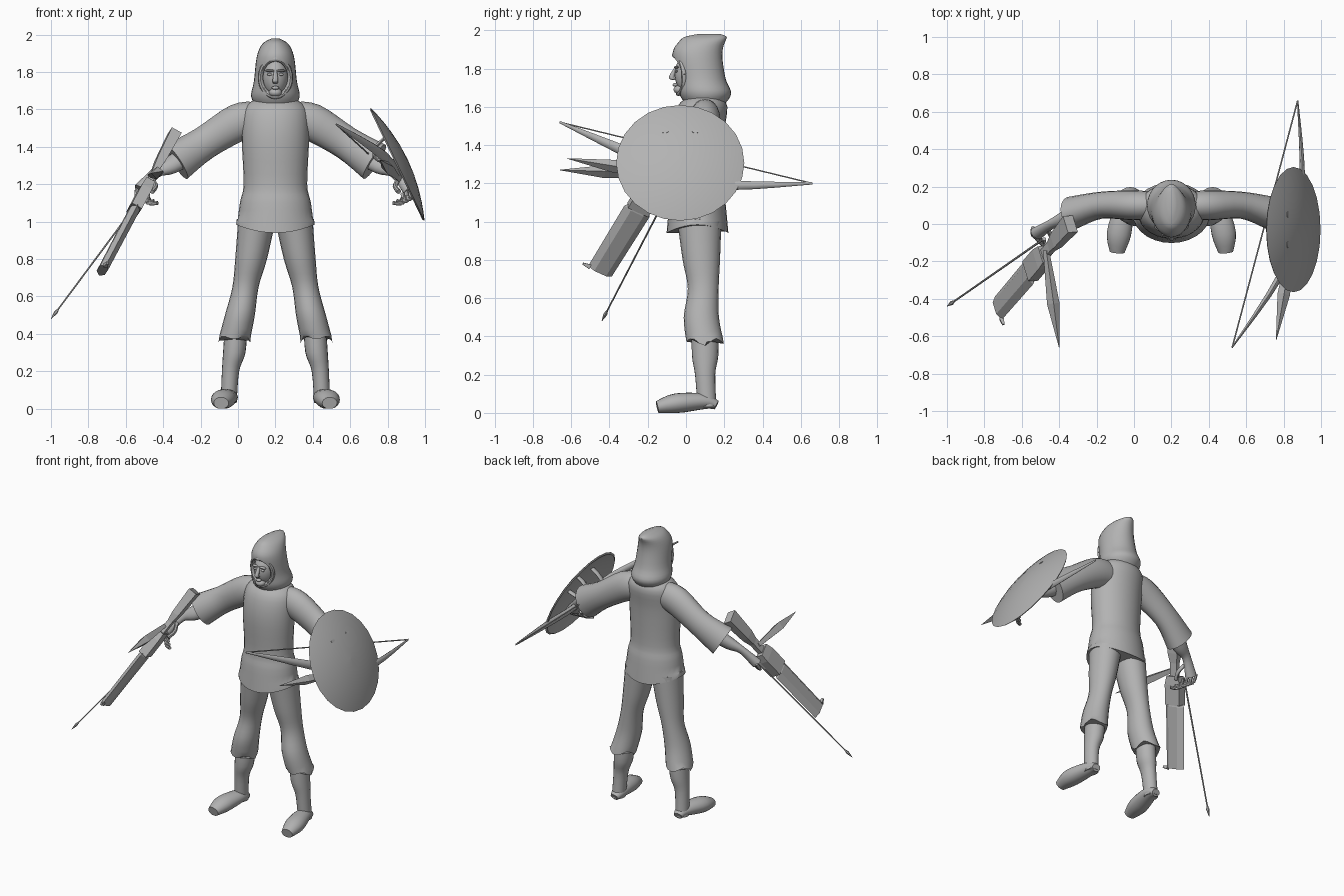
import bpy, bmesh, math
from mathutils import Vector

if "Cube" in bpy.data.objects:
    bpy.data.objects.remove(bpy.data.objects["Cube"], do_unlink=True)

shade = (.45, .45, .45, 1)
material = bpy.data.materials.new("plain grey")
material.use_nodes = True
material.diffuse_color = shade
material.node_tree.nodes["Principled BSDF"].inputs["Base Color"].default_value = shade

RIGHTWARD, BACKWARD, UPWARD = Vector((1, 0, 0)), Vector((0, 1, 0)), Vector((0, 0, 1))
BODY_CENTRE = .2


def activate(item):
    bpy.ops.object.select_all(action="DESELECT")
    item.select_set(True)
    bpy.context.view_layer.objects.active = item


def finish(name, mesh_builder, smooth=True):
    bmesh.ops.recalc_face_normals(mesh_builder, faces=mesh_builder.faces)
    mesh = bpy.data.meshes.new(name)
    mesh_builder.to_mesh(mesh)
    mesh_builder.free()
    mesh.materials.append(material)
    item = bpy.data.objects.new(name, mesh)
    bpy.context.collection.objects.link(item)
    if smooth:
        activate(item)
        bpy.ops.object.shade_smooth_by_angle(angle=math.pi / 4)
    return item


def refine(rows, steps):
    """Run a smooth curve through rows of numbers."""
    result = []
    for index in range(len(rows) - 1):
        before, start, end, after = (
            Vector(rows[min(max(index + offset, 0), len(rows) - 1)]) for offset in (-1, 0, 1, 2))
        leave, arrive = (end - before) / 2, (after - start) / 2
        for step in range(steps):
            t = step / steps
            ease = t * t * (3 - 2 * t)
            result.append(start.lerp(end, ease) + leave * t * (1 - t) ** 2 - arrive * t * t * (1 - t))
    return result + [Vector(rows[-1])]


def loft(name, path, radii, depth=1, sides=20, across=RIGHTWARD, axis=None, steps=4,
         smooth=True, reshape=None):
    """Skin elliptical sections along a path; depth is the section's aspect."""
    radii = radii if isinstance(radii, list) else [radii] * len(path)
    depths = depth if isinstance(depth, list) else [depth] * len(path)
    sections = refine([(*point, r, d) for point, r, d in zip(path, radii, depths)], steps)
    centres = [Vector(section[:3]) for section in sections]
    boxy = sides == 4
    builder = bmesh.new()
    loops = []
    for index, (centre, section) in enumerate(zip(centres, sections)):
        ahead, behind = centres[min(index + 1, len(centres) - 1)], centres[max(index - 1, 0)]
        tangent = axis or (ahead - behind).normalized()
        wide = (across - tangent * across.dot(tangent)).normalized()
        deep = tangent.cross(wide) * section[4]
        radius = section[3] * (math.sqrt(2) if boxy else 1)
        loop = []
        for side in range(sides):
            angle = math.tau * (side + boxy / 2) / sides
            corner = centre + (wide * math.cos(angle) + deep * math.sin(angle)) * radius
            if reshape:
                corner.z = reshape(corner)
            loop.append(builder.verts.new(corner))
        loops.append(loop)
    for lower, upper in zip(loops, loops[1:]):
        for side in range(sides):
            builder.faces.new((lower[side - 1], lower[side], upper[side], upper[side - 1]))
    builder.faces.new(loops[0])
    builder.faces.new(loops[-1])
    return finish(name, builder, smooth)


def on_body(item, paired=False):
    """Place a part on the body's midline, with a twin on the other side if paired."""
    item.location.x = BODY_CENTRE
    if paired:
        item.modifiers.new("other side", "MIRROR")
    return item


def limb(name, path, radii, **options):
    return on_body(loft(name, path, radii, **options), paired=True)


def ball(name, centre, size, paired=False):
    builder = bmesh.new()
    bmesh.ops.create_uvsphere(builder, u_segments=20, v_segments=12, radius=1)
    bmesh.ops.scale(builder, vec=size, verts=builder.verts)
    bmesh.ops.translate(builder, vec=centre, verts=builder.verts)
    return on_body(finish(name, builder), paired)


# Tunic: the hem rises at the sides and the neck leans back
tunic_heights = [.94, 1.1, 1.2, 1.45, 1.6, 1.66]
tunic_path = [(0, .06 + max(0, height - 1.5) / 4, height) for height in tunic_heights]
on_body(loft("tunic", tunic_path, [.21, .19, .17, .18, .17, .1], depth=.77, sides=28, axis=UPWARD,
             reshape=lambda corner: corner.z + (corner.x ** 2 if corner.z < 1 else 0)))

# Legs with ragged trouser cuffs, and bare feet with flat soles
limb("trouser_legs", [(.22, .1, .37), (.19, .08, .5), (.16, .09, .65), (.13, .08, .8), (.1, .07, 1)],
     [.085, .08, .07, .085, .1], depth=1.15, axis=UPWARD,
     reshape=lambda corner: corner.z + (math.sin(corner.y * 50) / 50 if corner.z < .38 else 0))
limb("shins", [(.25, .11, .03), (.24, .1, .2), (.22, .1, .3), (.21, .1, .45)],
     [.043, .046, .06, .06], depth=1.15, axis=UPWARD)
limb("feet", [(.25, .16, .04), (.25, .1, .06), (.28, -.05, .05), (.29, -.15, .03)],
     [.03, .05, .065, .04], depth=.8, reshape=lambda corner: max(corner.z, 0))

# Arms and hands
limb("sleeves", [(.1, .1, 1.55), (.2, .1, 1.53), (.38, .1, 1.42), (.53, .06, 1.32)],
     [.09, .1, .09, .11], depth=.8, across=UPWARD)
limb("forearms", [(.45, .08, 1.37), (.56, .03, 1.3), (.64, 0, 1.26), (.72, -.05, 1.17)],
     [.06, .05, .03, .04], depth=.8)
for number in range(4):
    knuckle = Vector((.74, -.02, 1.18)) - Vector((.02, .02, .01)) * number
    bend = knuckle - BACKWARD * .04 - UPWARD * .05
    fingertip = bend - RIGHTWARD * .05 - BACKWARD * .03
    limb(f"fingers_{number}", [knuckle, bend, fingertip], .011, sides=8, across=Vector((1, 1, 1)))
limb("thumbs", [(.66, -.03, 1.23), (.64, -.08, 1.19), (.66, -.13, 1.16)], .013, sides=8)

# Hood: peaked at the back, hollowed for the face
hood_path = [(0, .1, 1.61), (0, .1, 1.67), (0, .08, 1.75), (0, .06, 1.88), (0, .09, 1.95), (0, .12, 1.98)]
hood = on_body(loft("hood", hood_path, [.1, .13, .115, .1, .07, .02],
                    depth=[1, 1.05, 1.1, 1.3, 1.7, 3], sides=28, axis=UPWARD))
face_centre = Vector((0, .04, 1.77))
cutter = on_body(loft("face_cutter", [face_centre, face_centre - BACKWARD], .075, depth=1.3))
opening = hood.modifiers.new("face opening", "BOOLEAN")
opening.operation, opening.solver, opening.object = "DIFFERENCE", "EXACT", cutter
bpy.context.view_layer.update()
activate(hood)
bpy.ops.object.modifier_apply(modifier=opening.name)
bpy.ops.object.shade_smooth_by_angle(angle=math.pi / 4)
bpy.data.objects.remove(cutter, do_unlink=True)
rim_path = []
for step in range(33):
    angle = math.tau * step / 32
    sideways, height = math.cos(angle), math.sin(angle)
    rim_path.append((.08 * sideways, .04 * abs(sideways) - .01 * height - .05, 1.77 + .1 * height))
on_body(loft("hood_rim", rim_path, .014, sides=8, across=BACKWARD, steps=1))

# Face
ball("head", (0, .03, 1.77), (.07, .09, .11))
ball("chin", (0, -.03, 1.69), (.035, .035, .025))
ball("lips", (0, -.055, 1.715), (.02, .015, .01))
ball("brows", (.03, -.05, 1.807), (.025, .013, .007), paired=True)
ball("eyes", (.03, -.05, 1.787), (.014, .008, .007), paired=True)
on_body(loft("nose", [(0, -.05, 1.81), (0, -.075, 1.755), (0, -.06, 1.74)], [.008, .015, .012],
             sides=12, axis=UPWARD))

# Long gun in the right hand, built along its own line
butt, muzzle = Vector((-.34, 0, 1.47)), Vector((-.725, -.45, .74))
gun_width = Vector((-.27, .88, -.4))


def gun_part(name, stations, radii, depth, sides=4):
    loft(name, [butt.lerp(muzzle, station) for station in stations], radii, depth=depth,
         sides=sides, across=gun_width, steps=1, smooth=False)


gun_part("gun_stock", [0, .2, .27, .4], [.05, .04, .027, .027], depth=.6)
gun_part("gun_receiver", [.36, .42, .56], [.05, .06, .06], depth=.5)
gun_part("gun_barrel", [.55, .57, 1], [.06, .075, .07], depth=.4, sides=6)
sight = muzzle - gun_width * .06
loft("gun_sight", [sight, sight - gun_width * .04], [.012, .006], sides=4, steps=1, smooth=False)


# Straight weapons: a spear, and a flat dagger in each hand
def blade(name, point, handle, stations, radii, depth, sides):
    loft(name, [Vector(point).lerp(Vector(handle), station) for station in stations], radii,
         depth=depth, sides=sides, across=RIGHTWARD + UPWARD, steps=1, smooth=False)


blade("spear", (-1, -.44, .48), (-.49, -.085, 1.165), [0, .05, .08, 1], [.001, .012, .005, .006],
      depth=.8, sides=6)
for name, point, handle in (("right_dagger", (-.4, -.66, 1.27), (-.47, -.14, 1.25)),
                            ("left_dagger", (.76, -.62, 1.33), (.85, -.08, 1.24))):
    blade(name, point, handle, [0, .45, 1], [.001, .025, .012], depth=.9, sides=4)

# Bow and string
bow_front, bow_back = Vector((.525, -.66, 1.52)), Vector((.875, .66, 1.2))
loft("bow", [bow_front, (.78, -.28, 1.35), (.87, 0, 1.22), (.9, .26, 1.19), bow_back],
     [.006, .03, .024, .024, .006], depth=.6, sides=8, across=UPWARD)
loft("bow_string", [bow_front, bow_back], .004, sides=6, steps=1)

# Round domed shield and its arm straps
facing = Vector((.9, 0, .43)).normalized()
shield_centre, shield_radius = Vector((.853, -.03, 1.307)), .335
shield_up = facing.cross(BACKWARD)
if shield_up.z < 0:
    shield_up.negate()
spread = [math.sin(step * math.pi / 12) for step in range(1, 7)]
outer = [(reach, .06 * (1 - reach ** 2)) for reach in [.01] + spread]
inner = [(reach, rise - .012) for reach, rise in reversed(outer[:-1])]
loft("shield", [shield_centre + facing * rise for reach, rise in outer + inner],
     [reach * shield_radius for reach, rise in outer + inner],
     sides=24, across=BACKWARD, axis=facing, steps=1)
for name, offset in (("front_strap", -.08), ("rear_strap", .08)):
    strap_path = []
    for step in range(9):
        angle = math.pi * step / 8
        strap_path.append(shield_centre + BACKWARD * offset + shield_up * (.09 + .07 * math.cos(angle))
                          + facing * (.045 - .14 * math.sin(angle)))
    loft(name, strap_path, .018, depth=.5, sides=8, across=BACKWARD, steps=1)
